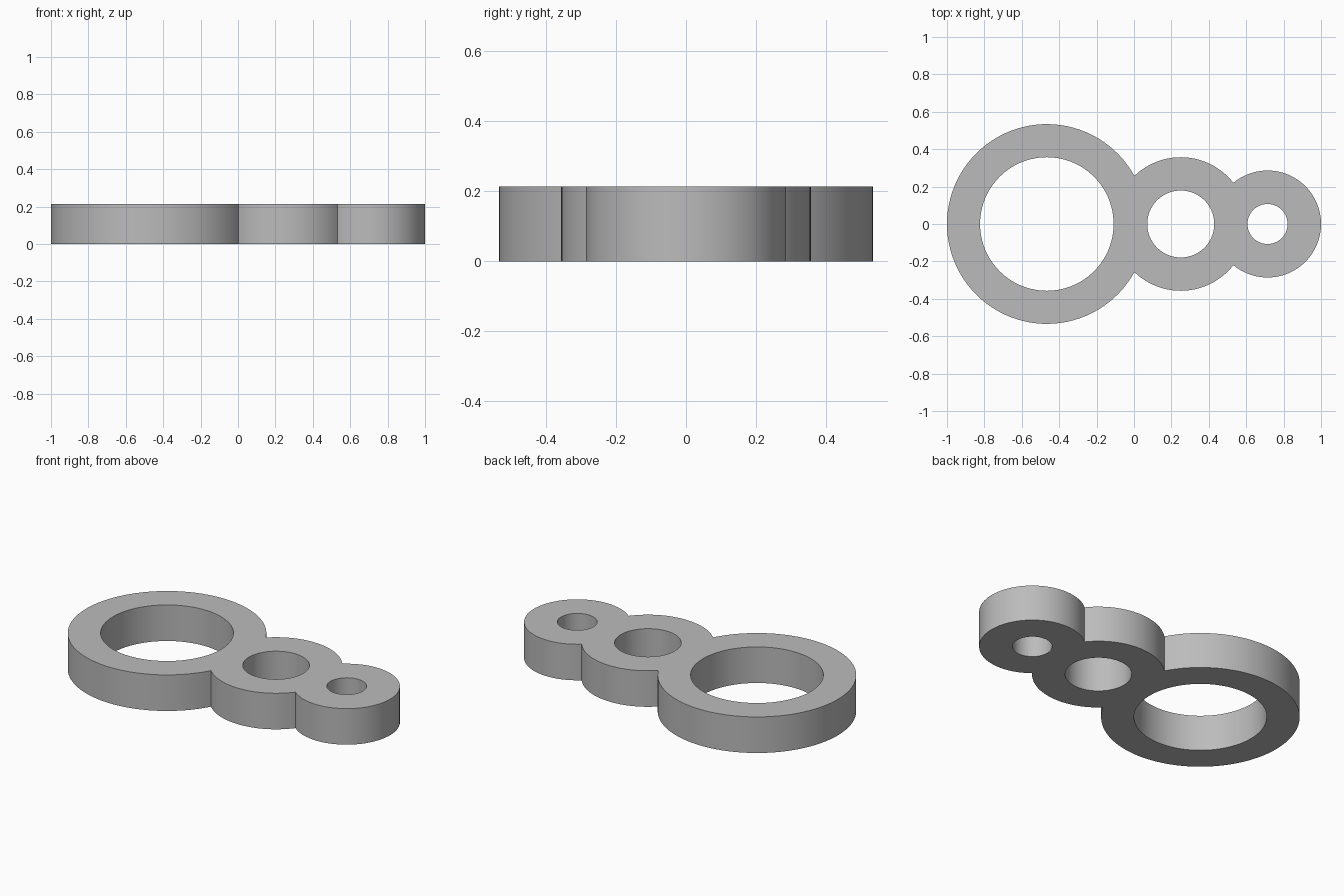
import bpy, bmesh
from math import acos, cos, sin, pi, radians

cube = bpy.data.objects.get("Cube")
if cube:
    bpy.data.objects.remove(cube)

HEIGHT = 0.214
STEPS = 96
# Rings from right to left: centre x, outer radius, hole radius
RINGS = [(0.714, 0.286, 0.107), (0.25, 0.357, 0.179), (-0.466, 0.534, 0.357)]


def arc(cx, r, start, end):
    n = max(4, round(STEPS * abs(end - start) / (2 * pi)))
    return [(cx + r * cos(start + (end - start) * i / n),
             r * sin(start + (end - start) * i / n)) for i in range(n + 1)]


def meeting_x(a, b):
    """x where the outer circles of two neighbouring rings cross"""
    d = b[0] - a[0]
    return a[0] + (d * d + a[1] ** 2 - b[1] ** 2) / (2 * d)


# Upper half of the joined outline, then its mirror image
cuts = [meeting_x(a, b) for a, b in zip(RINGS, RINGS[1:])]
upper = []
for i, (cx, r, hole) in enumerate(RINGS):
    start = acos((cuts[i - 1] - cx) / r) if i else 0
    end = acos((cuts[i] - cx) / r) if i < len(cuts) else pi
    upper += arc(cx, r, start, end)[1 if i else 0:]
outline = upper + [(x, -y) for x, y in reversed(upper[1:-1])]
loops = [outline] + [arc(cx, hole, 0, 2 * pi)[:-1] for cx, r, hole in RINGS]

# Fill the flat plate around the holes and raise it
bm = bmesh.new()
edges = []
for loop in loops:
    verts = [bm.verts.new((x, y, 0)) for x, y in loop]
    edges += [bm.edges.new((v, verts[i - 1])) for i, v in enumerate(verts)]
bmesh.ops.triangle_fill(bm, edges=edges, use_beauty=True)
raised = bmesh.ops.extrude_face_region(bm, geom=bm.faces[:], use_keep_orig=True)
top = [v for v in raised["geom"] if isinstance(v, bmesh.types.BMVert)]
bmesh.ops.translate(bm, verts=top, vec=(0, 0, HEIGHT))
bmesh.ops.recalc_face_normals(bm, faces=bm.faces[:])
mesh = bpy.data.meshes.new("triple_ring_plate")
bm.to_mesh(mesh)
bm.free()

plate = bpy.data.objects.new("triple_ring_plate", mesh)
bpy.context.collection.objects.link(plate)

# Plain grey
grey = bpy.data.materials.new("grey")
grey.use_nodes = True
colour = (0.5, 0.5, 0.5, 1)
grey.diffuse_color = colour
grey.node_tree.nodes["Principled BSDF"].inputs["Base Color"].default_value = colour
mesh.materials.append(grey)

# Smooth walls with sharp rims
bpy.ops.object.select_all(action="DESELECT")
plate.select_set(True)
bpy.context.view_layer.objects.active = plate
bpy.ops.object.shade_smooth_by_angle(angle=radians(30))
